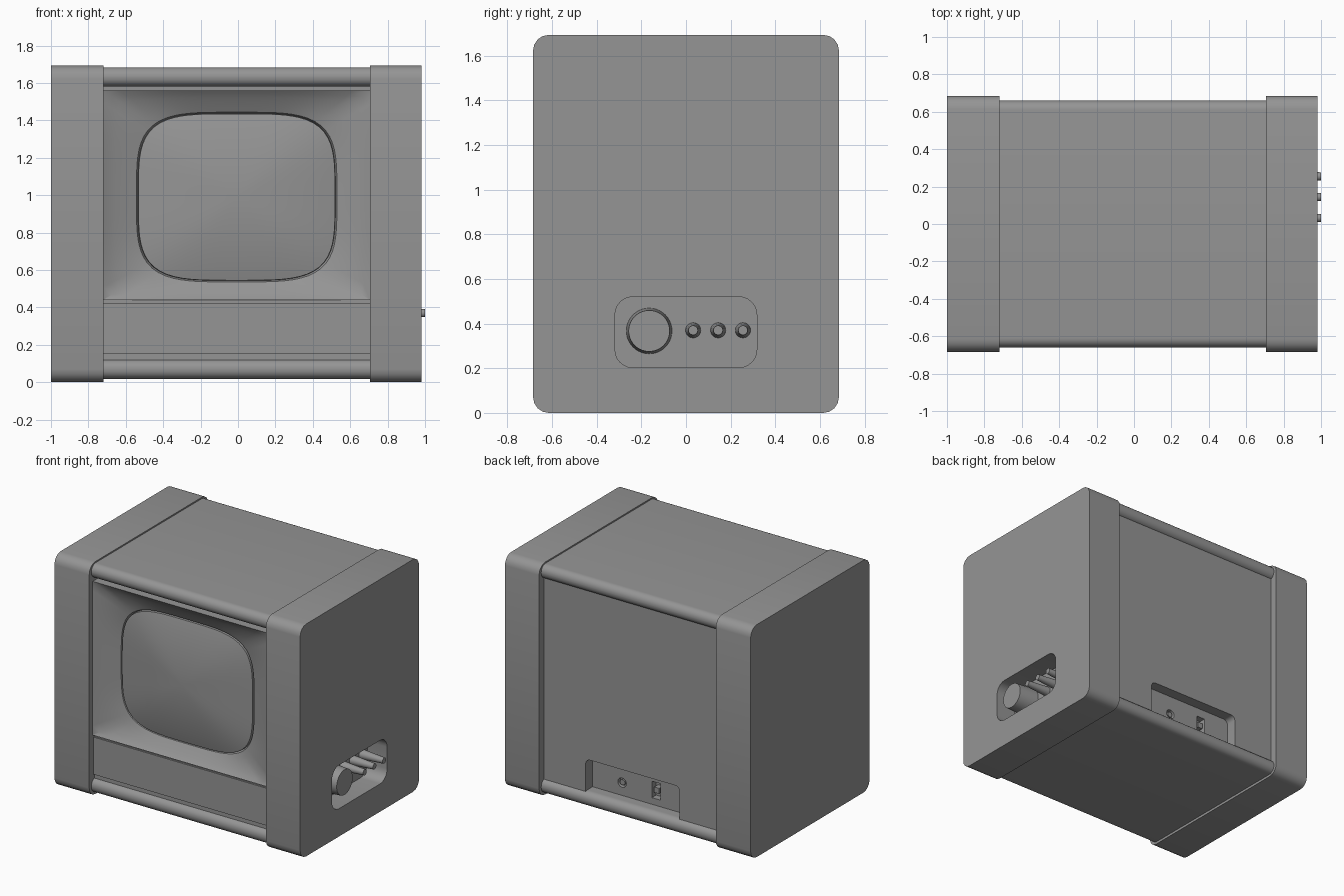
import bpy, bmesh, math
from mathutils import Matrix, Vector

if "Cube" in bpy.data.objects:
    bpy.data.objects.remove(bpy.data.objects["Cube"], do_unlink=True)

grey = bpy.data.materials.new("matte grey")
grey.use_nodes = True
COLOUR = (0.3, 0.3, 0.3, 1)
grey.diffuse_color = COLOUR
grey.node_tree.nodes["Principled BSDF"].inputs["Base Color"].default_value = COLOUR

XL, XR = -0.72, 0.705          # inner faces of the two side housings
CX = (XL + XR) / 2


def finish(name, bm, angle=35):
    bmesh.ops.recalc_face_normals(bm, faces=bm.faces)
    mesh = bpy.data.meshes.new(name)
    bm.to_mesh(mesh)
    bm.free()
    mesh.materials.append(grey)
    ob = bpy.data.objects.new(name, mesh)
    bpy.context.collection.objects.link(ob)
    smooth(ob, angle)
    return ob


def smooth(ob, angle=35):
    bpy.ops.object.select_all(action='DESELECT')
    ob.select_set(True)
    bpy.context.view_layer.objects.active = ob
    bpy.ops.object.shade_smooth_by_angle(angle=math.radians(angle))


def prism(name, axis, a, b, z, depth, r=0.0, seg=4):
    """Rounded rectangle a x z, extruded over depth along axis x or y."""
    pts = []
    corners = [(a[1], z[1], 0), (a[0], z[1], 90), (a[0], z[0], 180), (a[1], z[0], 270)]
    if b is not None:
        r = b
    for ca, cz, start in corners:
        if r == 0:
            pts.append((ca, cz))
            continue
        ma = ca - r if ca == a[1] else ca + r
        mz = cz - r if cz == z[1] else cz + r
        for i in range(seg + 1):
            t = math.radians(start + 90 * i / seg)
            pts.append((ma + r * math.cos(t), mz + r * math.sin(t)))
    bm = bmesh.new()
    place = (lambda p, d: (d, p[0], p[1])) if axis == 'x' else (lambda p, d: (p[0], d, p[1]))
    ends = [[bm.verts.new(place(p, d)) for p in pts] for d in depth]
    bm.faces.new(ends[0])
    bm.faces.new(ends[1])
    for i in range(len(pts)):
        j = (i + 1) % len(pts)
        bm.faces.new((ends[0][i], ends[0][j], ends[1][j], ends[1][i]))
    return finish(name, bm)


def cylinder(name, centre, r1, r2, length, axis, seg=32):
    """Tapered cylinder starting at centre and growing along axis."""
    bm = bmesh.new()
    rot = Vector((0, 0, 1)).rotation_difference(Vector(axis)).to_matrix().to_4x4()
    mat = Matrix.Translation(centre) @ rot @ Matrix.Translation((0, 0, length / 2))
    bmesh.ops.create_cone(bm, cap_ends=True, segments=seg, radius1=r1, radius2=r2,
                          depth=length, matrix=mat)
    return finish(name, bm)


def cut(ob, cutter):
    cutter.hide_render = True
    mod = ob.modifiers.new("cut", 'BOOLEAN')
    mod.operation = 'DIFFERENCE'
    mod.solver = 'EXACT'
    mod.object = cutter
    bpy.ops.object.select_all(action='DESELECT')
    ob.select_set(True)
    bpy.context.view_layer.objects.active = ob
    # keep the smoothing after the cut, then bake the cut
    bpy.ops.object.modifier_apply(modifier=mod.name)
    bpy.data.objects.remove(cutter, do_unlink=True)
    smooth(ob)


# Side housings
prism("right_housing", 'x', (-0.685, 0.685), 0.07, (0, 1.693), (-1.0, XL))
left = prism("left_housing", 'x', (-0.685, 0.685), 0.07, (0, 1.693), (XR, 0.98))

# Control recess in the side, with tapered knobs
FLOOR = 0.82
cut(left, prism("recess_cutter", 'x', (-0.318, 0.317), 0.08, (0.203, 0.52), (FLOOR, 1.1), seg=6))
cylinder("large_knob", (FLOOR - 0.01, -0.165, 0.367), 0.103, 0.092, 0.165, (1, 0, 0), 40)
for i, y in enumerate((0.032, 0.144, 0.255)):
    cylinder(f"small_knob_{i + 1}", (FLOOR - 0.01, y, 0.37), 0.035, 0.021, 0.19, (1, 0, 0), 20)

# Top and bottom shell slabs with rounded front and back lips
prism("top_shell", 'x', (-0.66, 0.66), 0.05, (1.58, 1.683), (XL - 0.01, XR + 0.01), seg=8)
prism("bottom_shell", 'x', (-0.66, 0.66), 0.05, (0.018, 0.122), (XL - 0.01, XR + 0.01), seg=8)

# Inner body, with a connector recess in the back
core = prism("inner_body", 'x', (-0.54, 0.63), 0, (0.07, 1.63), (XL - 0.01, XR + 0.01))
cut(core, prism("back_recess_cutter", 'y', (-0.39, 0.368), 0.035, (0.085, 0.355), (0.55, 0.8)))
cut(core, prism("socket_cutter", 'y', (-0.18, -0.11), 0, (0.17, 0.29), (0.50, 0.6)))
cut(core, cylinder("jack_cutter", (0.13, 0.52, 0.215), 0.034, 0.034, 0.1, (0, 1, 0), 24))
prism("socket_tongue", 'y', (-0.165, -0.125), 0, (0.21, 0.25), (0.49, 0.545))
cylinder("jack_pin", (0.13, 0.51, 0.215), 0.02, 0.02, 0.035, (0, 1, 0), 16)

# Lower front panel and the thin sill under it
prism("lower_front_panel", 'x', (-0.635, -0.53), 0, (0.15, 0.422), (XL - 0.005, XR + 0.005))
prism("front_sill", 'x', (-0.625, -0.53), 0, (0.10, 0.15), (XL - 0.005, XR + 0.005))
prism("funnel_ledge", 'x', (-0.622, -0.53), 0, (0.415, 0.45), (XL - 0.005, XR + 0.005))

# Screen surround: rectangle blending into a soft squared oval
N = 96
SCREEN = (-0.007, 0.99, 0.528, 0.447)     # centre x, centre z, half width, half height
OUTER = (CX, 1.0, (XR - XL) / 2, 0.56)


def ring_points(kind, scale=1.0):
    pts = []
    for i in range(N):
        t = 2 * math.pi * i / N
        c, s = math.cos(t), math.sin(t)
        if kind == 'rect':
            k, (cx, cz, w, h) = 1 / max(abs(c), abs(s)), OUTER
        else:
            k, (cx, cz, w, h) = 1 / (c ** 4 + s ** 4) ** 0.25, SCREEN
        pts.append((cx + w * k * c * scale, cz + h * k * s * scale))
    return pts


def loft(name, rings, cap=None, angle=35):
    bm = bmesh.new()
    loops = [[bm.verts.new((x, y, z)) for x, z in pts] for pts, y in rings]
    for a, b in zip(loops, loops[1:]):
        for i in range(N):
            j = (i + 1) % N
            bm.faces.new((a[i], a[j], b[j], b[i]))
    if cap is not None:
        tip = bm.verts.new((SCREEN[0], cap, SCREEN[1]))
        for i in range(N):
            bm.faces.new((loops[-1][i], loops[-1][(i + 1) % N], tip))
    return finish(name, bm, angle)


rect, oval = ring_points('rect'), ring_points('oval', 1.015)
rings = [(rect, -0.54)]
for i in range(7):
    f = i / 6
    mix = [(p[0] + (q[0] - p[0]) * f, p[1] + (q[1] - p[1]) * f) for p, q in zip(rect, oval)]
    rings.append((mix, -0.645 + 0.075 * f ** 0.85))
rings.append((ring_points('oval', 0.995), -0.545))
loft("screen_surround", rings)

# Bulging screen
glass = [(ring_points('oval', 1.0), -0.545)]
glass += [(ring_points('oval', s), -0.572 - 0.06 * (1 - s * s))
          for s in (0.995, 0.97, 0.9, 0.8, 0.65, 0.5, 0.35, 0.2, 0.1)]
loft("screen", glass, cap=-0.632)
